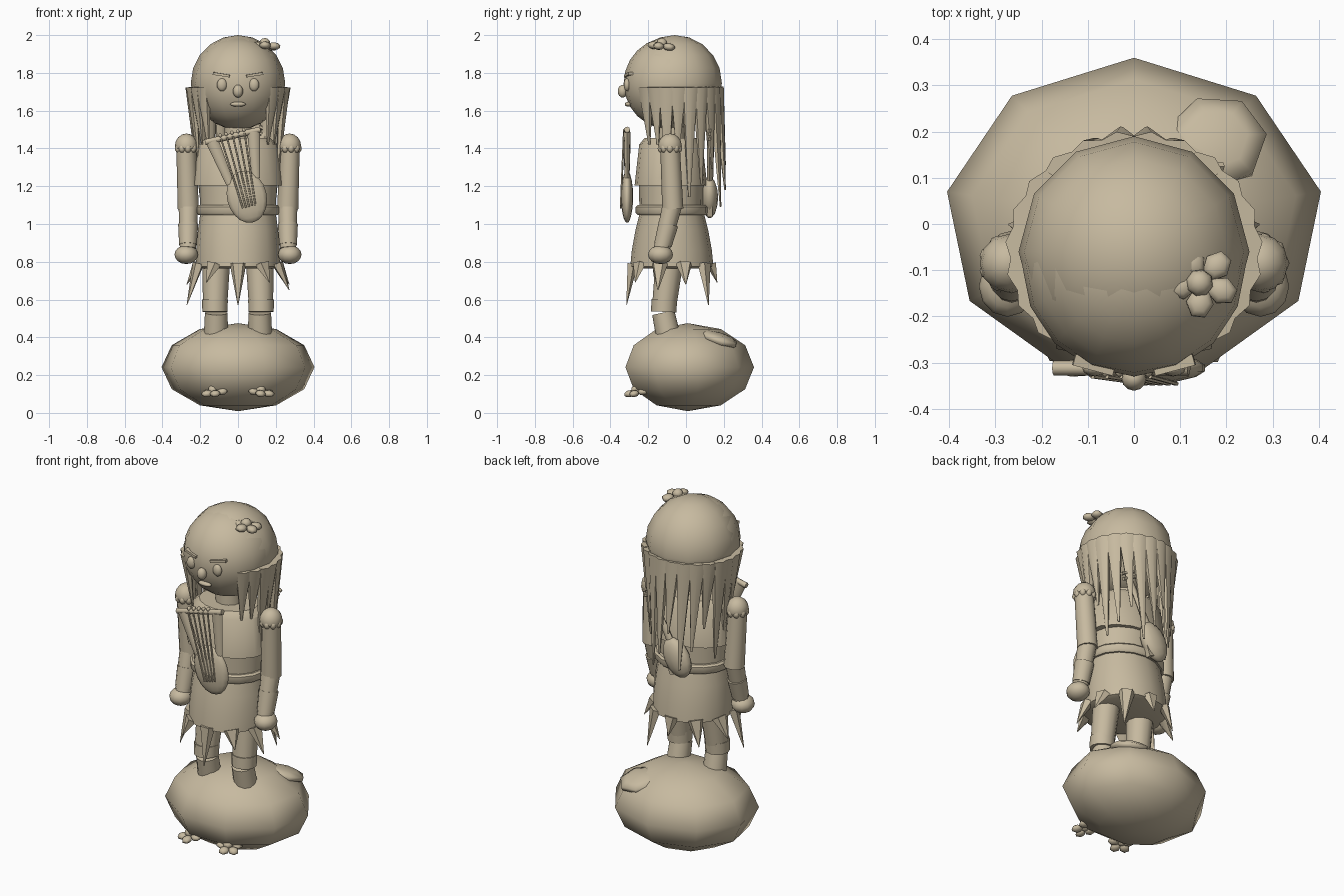
import bpy, bmesh, math, random
from mathutils import Vector, Matrix, Euler

if "Cube" in bpy.data.objects:
    bpy.data.objects.remove(bpy.data.objects["Cube"])

random.seed(4)
clay = bpy.data.materials.new("sand clay")
clay.diffuse_color = (0.57, 0.49, 0.35, 1)
clay.use_nodes = True
clay.node_tree.nodes["Principled BSDF"].inputs["Base Color"].default_value = clay.diffuse_color


def finish(name, bm, matrix, angle=50):
    bm.transform(matrix)
    bmesh.ops.recalc_face_normals(bm, faces=bm.faces)
    me = bpy.data.meshes.new(name)
    bm.to_mesh(me)
    bm.free()
    me.materials.append(clay)
    ob = bpy.data.objects.new(name, me)
    bpy.context.collection.objects.link(ob)
    bpy.ops.object.select_all(action='DESELECT')
    ob.select_set(True)
    bpy.context.view_layer.objects.active = ob
    bpy.ops.object.shade_smooth_by_angle(angle=math.radians(angle))
    return ob


def place(loc, rot=(0, 0, 0), scale=(1, 1, 1)):
    return Matrix.LocRotScale(Vector(loc), Euler([math.radians(a) for a in rot]), Vector(scale))


def ball(name, loc, size, seg=12, rings=8, rot=(0, 0, 0), cut=None, parent=Matrix()):
    bm = bmesh.new()
    bmesh.ops.create_uvsphere(bm, u_segments=seg, v_segments=rings, radius=1)
    if cut is not None:
        geom = bm.verts[:] + bm.edges[:] + bm.faces[:]
        bmesh.ops.bisect_plane(bm, geom=geom, plane_co=(0, 0, cut), plane_no=(0, 0, -1), clear_outer=True)
        bmesh.ops.holes_fill(bm, edges=[e for e in bm.edges if e.is_boundary])
    return finish(name, bm, parent @ place(loc, rot, size), 70)


def box(name, loc, size, rot=(0, 0, 0), parent=Matrix()):
    bm = bmesh.new()
    bmesh.ops.create_cube(bm, size=1)
    return finish(name, bm, parent @ place(loc, rot, size), 30)


def tube(name, a, b, r1, r2, seg=10, flat=1.0, side=(1, 0, 0), parent=Matrix()):
    """Tapered tube from a to b, its depth across 'side' scaled by flat."""
    a, b = Vector(a), Vector(b)
    z = (b - a).normalized()
    x = Vector(side)
    x = (x - z * x.dot(z)).normalized()
    y = z.cross(x)
    m = Matrix((x, y, z)).transposed().to_4x4()
    m.translation = (a + b) / 2
    bm = bmesh.new()
    bmesh.ops.create_cone(bm, cap_ends=True, segments=seg, radius1=r1, radius2=r2, depth=(b - a).length)
    return finish(name, bm, parent @ m @ Matrix.Diagonal((1, flat, 1, 1)))


def lathe(name, profile, cy, seg=16):
    """Oval closed body from (half width, half depth, height) rows."""
    bm = bmesh.new()
    loops = []
    for rx, ry, z in profile:
        loops.append([bm.verts.new((rx * math.cos(t * math.tau / seg), cy + ry * math.sin(t * math.tau / seg), z))
                      for t in range(seg)])
    for lo, hi in zip(loops, loops[1:]):
        for i in range(seg):
            j = (i + 1) % seg
            bm.faces.new((lo[i], lo[j], hi[j], hi[i]))
    bm.faces.new(loops[0])
    bm.faces.new(loops[-1])
    return finish(name, bm, Matrix(), 40)


def flower(name, loc, size, rot=(0, 0, 0)):
    m = place(loc, rot, (size,) * 3)
    for k in range(5):
        t = k * math.tau / 5 + 0.3
        ball(name + "_petal", (0.6 * math.cos(t), 0.6 * math.sin(t), 0), (0.46, 0.4, 0.26), 6, 5,
             (0, 0, math.degrees(t)), parent=m)
    ball(name + "_centre", (-0.1, 0, 0.2), (0.38, 0.38, 0.34), 8, 6, parent=m)


# Rock pedestal with a moss lump and small flowers
ball("rock", (0, 0.009, 0.242), (0.411, 0.351, 0.233), 9, 6)
ball("moss", (0.175, 0.175, 0.39), (0.12, 0.11, 0.035), 7, 5, (-14, 12, 20))
for s in (-1, 1):
    flower("rock_flower", (s * 0.125, -0.258, 0.11), 0.07, (14, 0, 30 * s))

# Head, hair cap and face
ball("head", (0, -0.085, 1.745), (0.243, 0.245, 0.245), 16, 12)
ball("hair_cap", (0, -0.06, 1.745), (0.25, 0.25, 0.255), 12, 10, cut=-0.08)
ball("nose", (0, -0.335, 1.703), (0.027, 0.026, 0.034))
ball("mouth", (0, -0.306, 1.634), (0.042, 0.018, 0.013))
for s in (-1, 1):
    ball("eye", (s * 0.085, -0.312, 1.737), (0.027, 0.018, 0.034))
    box("brow", (s * 0.087, -0.305, 1.79), (0.09, 0.025, 0.014), (0, -9 * s, 15 * s))
flower("hair_flower", (0.148, -0.125, 1.942), 0.078, (-3, 5, 30))

# Hair strands hanging around the sides and back
strands = 18
for i in range(strands):
    deg = -42 + 264 * i / (strands - 1)
    t = math.radians(deg)
    c, s = math.cos(t), math.sin(t)
    back = max(0.0, s)
    end = (1.36, 1.16, 1.25)[i % 3] - 0.04 * back - 0.04 * random.random()
    if s < -0.3:
        end = 1.42
    top = (0.247 * c, -0.06 + 0.23 * s, 1.725)
    tip = (0.212 * c, -0.06 + (0.2 + 0.07 * back) * s, end)
    tube("hair_strand", tip, top, 0.006, 0.046, 6, 0.7, (-s, c, 0))

# Neck, tunic, waist, belt and skirt
tube("neck", (0, -0.08, 1.4), (0, -0.08, 1.56), 0.075, 0.07, 12)
lathe("tunic", [(0.24, 0.192, 1.205), (0.212, 0.168, 1.42), (0.17, 0.14, 1.455)], -0.08)
lathe("waist", [(0.2, 0.168, 1.06), (0.205, 0.172, 1.22)], -0.078)
lathe("belt", [(0.212, 0.182, 1.048), (0.222, 0.192, 1.06), (0.222, 0.192, 1.09), (0.212, 0.182, 1.1)], -0.075)
box("belt_knot", (0.0, 0.125, 1.07), (0.035, 0.03, 0.06), (0, 20, 0))
lathe("skirt", [(0.2, 0.19, 0.765), (0.222, 0.22, 0.775), (0.222, 0.212, 0.86), (0.212, 0.192, 0.97),
                (0.198, 0.167, 1.07)], -0.075)

# Pointed fringe around the hem
for k in range(10):
    t = -math.pi / 2 + k * math.tau / 10
    c, s = math.cos(t), math.sin(t)
    tip = (0.285 * c, -0.075 + 0.24 * s, (0.57, 0.69, 0.65, 0.68)[k % 4])
    tube("hem_spike", tip, (0.22 * c, -0.075 + 0.21 * s, 0.79), 0.002, 0.046, 5, 0.65, (-s, c, 0))

# Limbs
for s in (-1, 1):
    tube("upper_leg", (s * 0.122, -0.118, 0.54), (s * 0.115, -0.085, 0.83), 0.063, 0.075, 12)
    tube("leg_wrap", (s * 0.122, -0.118, 0.535), (s * 0.122, -0.115, 0.6), 0.067, 0.068, 12)
    tube("lower_leg", (s * 0.117, -0.095, 0.41), (s * 0.115, -0.12, 0.53), 0.064, 0.06, 12)
    tube("upper_arm", (s * 0.263, -0.07, 1.08), (s * 0.275, -0.085, 1.42), 0.056, 0.052, 12)
    tube("forearm", (s * 0.265, -0.128, 0.87), (s * 0.263, -0.07, 1.11), 0.043, 0.052, 12)
    tube("wrist_band", (s * 0.265, -0.122, 0.89), (s * 0.264, -0.093, 1.0), 0.047, 0.053, 12)
    ball("hand", (s * 0.274, -0.135, 0.838), (0.062, 0.066, 0.05))
    ball("shoulder_puff", (s * 0.273, -0.085, 1.413), (0.061, 0.063, 0.066), 12, 8, cut=-0.2)
    for k in range(9):
        t = k * math.tau / 9
        ball("shoulder_scallop", (s * 0.273 + 0.046 * math.cos(t), -0.085 + 0.048 * math.sin(t), 1.4),
             (0.018, 0.018, 0.023), 8, 6)

# Lyre in front of the chest, leaning sideways
lyre = place((0.05, -0.312, 1.13), (0, -13, 0))
ball("lyre_bowl", (0, 0, 0.015), (0.108, 0.032, 0.14), 14, 10, parent=lyre)
for s in (-1, 1):
    tube("lyre_arm", (s * 0.07, 0, 0.1), (s * 0.112, 0, 0.34), 0.022, 0.034, 8, 0.55, parent=lyre)
tube("lyre_crossbar", (-0.15, 0, 0.345), (0.15, 0, 0.345), 0.016, 0.016, 8, side=(0, 1, 0), parent=lyre)
for k in range(-2, 3):
    tube("lyre_string", (k * 0.017, -0.034, -0.04), (k * 0.032, -0.018, 0.345), 0.005, 0.005, 5, parent=lyre)
    ball("lyre_peg", (k * 0.032, -0.005, 0.362), (0.01, 0.016, 0.012), 6, 5, parent=lyre)

# Lute slung across the back
lute = place((-0.03, 0.125, 1.14), (0, 27, 0))
ball("lute_body", (0, 0, 0), (0.08, 0.045, 0.115), 12, 8, parent=lute)
tube("lute_neck", (0, 0, 0.08), (0, 0, 0.41), 0.022, 0.016, 8, 0.7, parent=lute)
for z in (0.37, 0.4):
    tube("lute_peg", (-0.045, 0, z), (0.045, 0, z), 0.01, 0.01, 6, side=(0, 1, 0), parent=lute)
